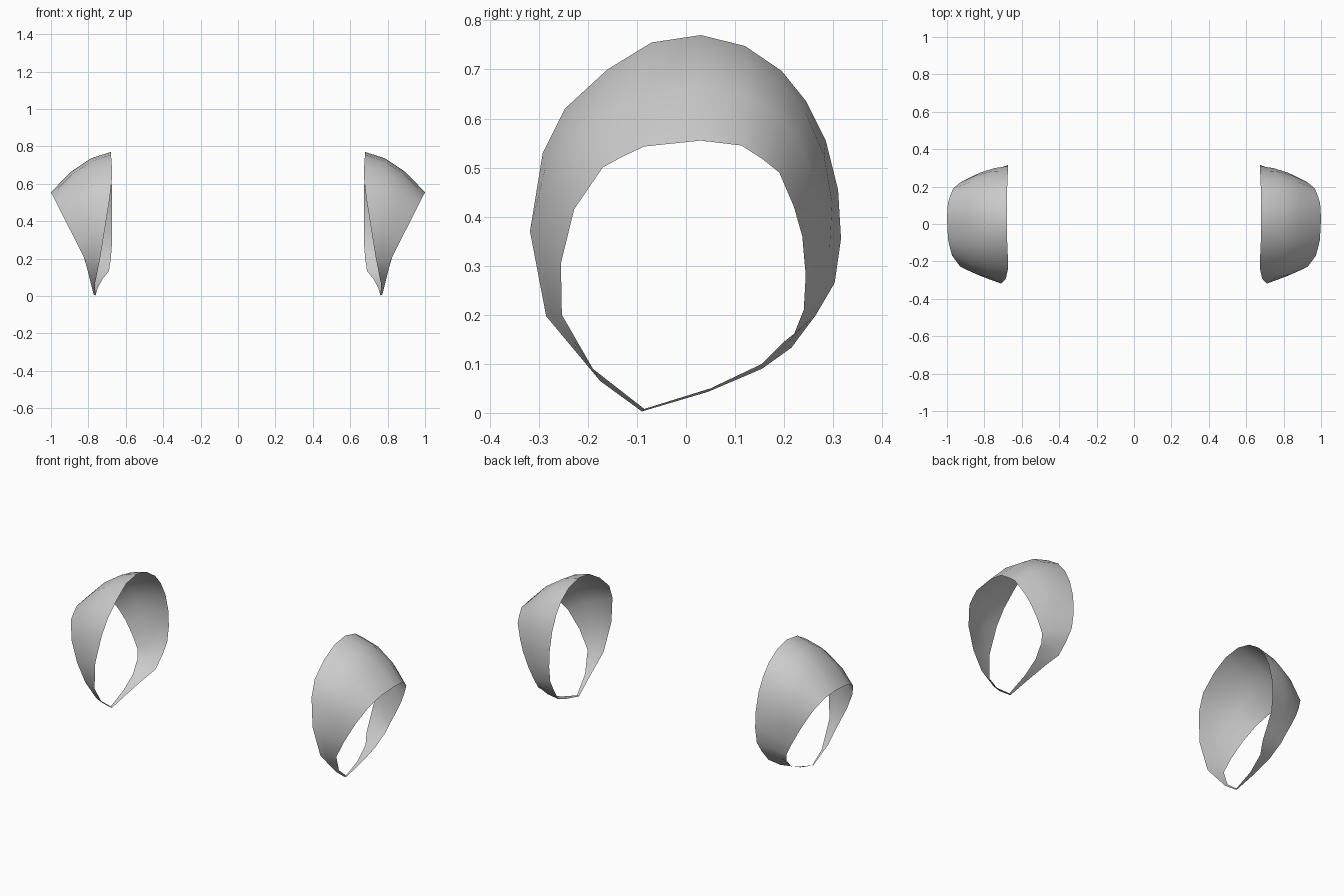
import bpy, bmesh
from mathutils import Vector

if "Cube" in bpy.data.objects:
    bpy.data.objects.remove(bpy.data.objects["Cube"])

# Inner rim (x, y, z) paired with outer rim (y, z), going around the cuff
RIMS = [
    (.762, -.09, .003, -.085, .008), (.765, -.175, .065, -.19, .09),
    (.738, -.285, .197, -.253, .20), (.71, -.318, .37, -.255, .305),
    (.685, -.292, .53, -.228, .415), (.675, -.247, .62, -.17, .50),
    (.675, -.16, .70, -.13, .522), (.679, -.07, .755, -.085, .543),
    (.68, .03, .77, .03, .555), (.68, .12, .748, .113, .545),
    (.678, .195, .697, .155, .518), (.676, .245, .635, .19, .49),
    (.674, .285, .555, .22, .42), (.673, .31, .455, .237, .36),
    (.673, .316, .355, .244, .28), (.675, .303, .265, .24, .21),
    (.68, .265, .20, .22, .16), (.69, .215, .133, .20, .145),
    (.725, .155, .09, .155, .10), (.75, .045, .043, .05, .05),
]
ROWS = 4
BULGE = 0.042


def outer_x(z):
    # the outer opening slants outward towards the top
    if z < .2:
        return .77 + .05 * z / .2
    return .82 + .18 * (z - .2) / .355


def build_cuff():
    bm = bmesh.new()
    columns = []
    for xi, yi, zi, yo, zo in RIMS:
        a, b = Vector((xi, yi, zi)), Vector((outer_x(zo), yo, zo))
        out = Vector((0, yi - .03, zi - .35)).normalized()
        lift = max(0, out.z) * BULGE
        col = []
        for r in range(ROWS):
            s = r / (ROWS - 1)
            col.append(bm.verts.new(a.lerp(b, s) + out * lift * 4 * s * (1 - s)))
        columns.append(col)
    for i, c in enumerate(columns):
        d = columns[(i + 1) % len(columns)]
        for r in range(ROWS - 1):
            bm.faces.new((c[r], d[r], d[r + 1], c[r + 1]))
    # face the surface away from the opening
    bm.normal_update()
    top = max(bm.faces, key=lambda f: f.calc_center_median().z)
    if top.normal.z < 0:
        bmesh.ops.reverse_faces(bm, faces=bm.faces[:])
    mesh = bpy.data.meshes.new("shoulder_cuffs")
    bm.to_mesh(mesh)
    bm.free()
    ob = bpy.data.objects.new("shoulder_cuffs", mesh)
    bpy.context.collection.objects.link(ob)
    return ob


# Pair of open shoulder cuffs, mirrored across x = 0
cuffs = build_cuff()
bpy.context.view_layer.objects.active = cuffs
cuffs.select_set(True)
bpy.ops.object.shade_smooth_by_angle(angle=0.6)
mirror = cuffs.modifiers.new("Mirror", 'MIRROR')
mirror.use_axis = (True, False, False)
mirror.use_mirror_merge = False
